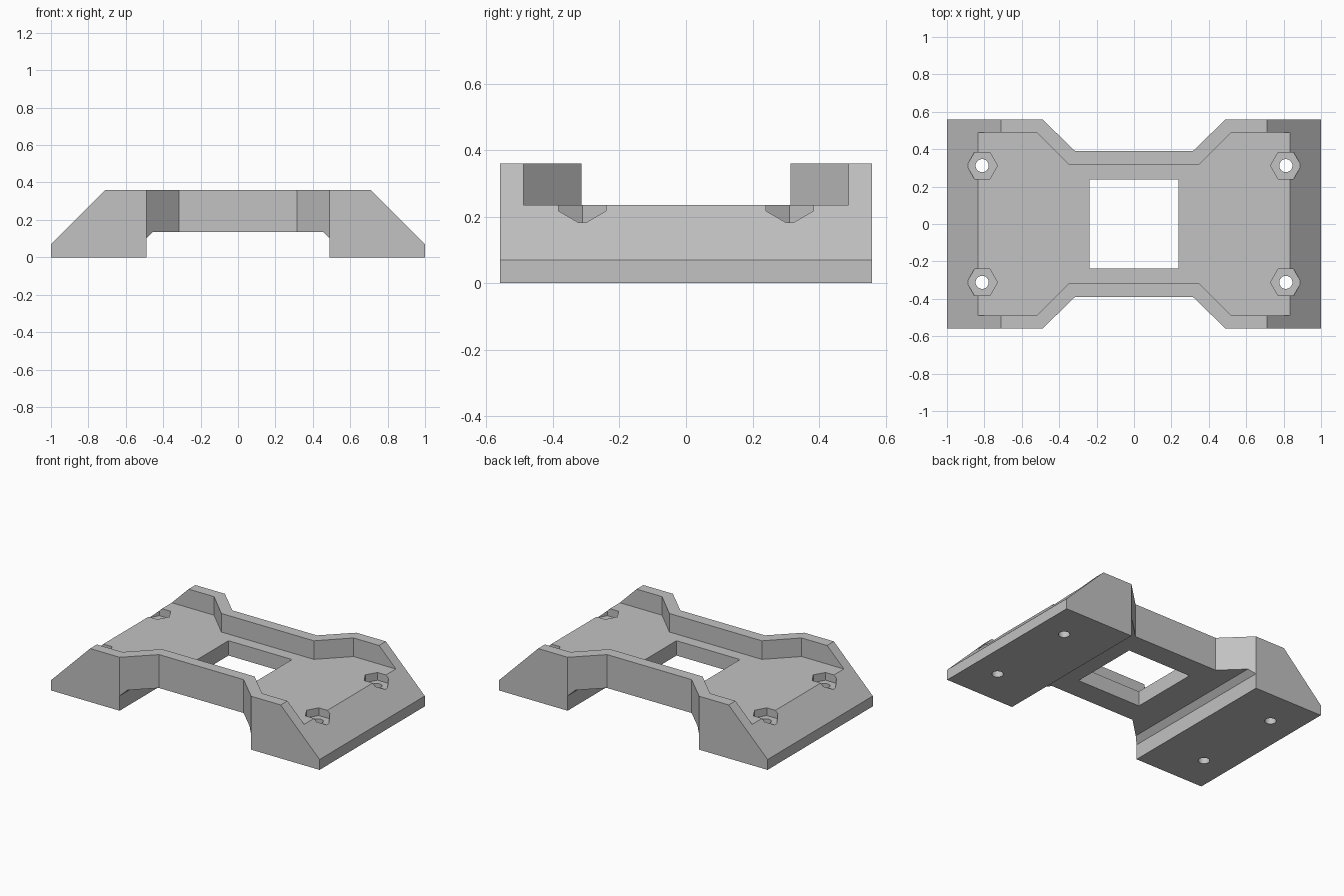
import bpy
import bmesh
from math import cos, sin, pi
from mathutils import Vector

cube = bpy.data.objects.get("Cube")
if cube:
    bpy.data.objects.remove(cube, do_unlink=True)

grey = bpy.data.materials.new("plain grey")
grey.use_nodes = True
COLOUR = (0.54, 0.54, 0.54, 1)
grey.diffuse_color = COLOUR
grey.node_tree.nodes["Principled BSDF"].inputs["Base Color"].default_value = COLOUR


def prism(name, points, start, end, axis="z"):
    """Extrude an outline along z (points are x, y) or y (points are x, z)."""
    def place(p, d):
        return Vector((p[0], p[1], d)) if axis == "z" else Vector((p[0], d, p[1]))
    bm = bmesh.new()
    low = bm.faces.new([bm.verts.new(place(p, start)) for p in points])
    grown = bmesh.ops.extrude_face_region(bm, geom=[low])["geom"]
    shift = place((0, 0), end - start)
    bmesh.ops.translate(bm, verts=[v for v in grown if isinstance(v, bmesh.types.BMVert)], vec=shift)
    bmesh.ops.recalc_face_normals(bm, faces=bm.faces)
    mesh = bpy.data.meshes.new(name)
    bm.to_mesh(mesh)
    bm.free()
    mesh.materials.append(grey)
    obj = bpy.data.objects.new(name, mesh)
    bpy.context.collection.objects.link(obj)
    return obj


def combine(target, tool, operation):
    """Apply a boolean and discard the cutter."""
    mod = target.modifiers.new(operation, "BOOLEAN")
    mod.operation = operation
    mod.solver = "EXACT"
    mod.object = tool
    bpy.context.view_layer.objects.active = target
    bpy.ops.object.modifier_apply(modifier=mod.name)
    bpy.data.objects.remove(tool, do_unlink=True)


def mirror_x(half):
    return half + [(-x, y) for x, y in reversed(half)]


def four_way(quarter):
    half = quarter + [(x, -y) for x, y in reversed(quarter)]
    return mirror_x(half)


def ring(x, y, radius, sides):
    return [(x + radius * cos(2 * pi * i / sides), y + radius * sin(2 * pi * i / sides))
            for i in range(sides)]


# Bridge profile with sloping ends and chamfered feet
side = [(0.455, 0.135), (0.49, 0.10), (0.49, 0), (1, 0), (1, 0.07), (0.71, 0.36)]
body = prism("mounting_bracket", mirror_x(side), -0.56, 0.56, "y")

# Waisted plan outline
waist = [(0.315, 0.39), (0.49, 0.56), (1.2, 0.56)]
outline = four_way(waist)
combine(body, prism("plan_cutter", [(x, y * 1.0) for x, y in outline], -0.1, 0.5), "INTERSECT")

# Tray recess between the two rails, open through both ends
tray = [(0.345, 0.315), (0.52, 0.488), (1.3, 0.488)]
combine(body, prism("tray_cutter", four_way(tray), 0.235, 0.6), "DIFFERENCE")

# Square window
combine(body, prism("window_cutter", four_way([(0.237, 0.237)]), -0.1, 0.6), "DIFFERENCE")

# Nut pockets and bolt holes
for sx in (-1, 1):
    for sy in (-1, 1):
        x, y = sx * 0.812, sy * 0.312
        combine(body, prism("nut_cutter", ring(x, y, 0.082, 6), 0.183, 0.5), "DIFFERENCE")
        combine(body, prism("bolt_cutter", ring(x, y, 0.035, 32), -0.1, 0.5), "DIFFERENCE")

# Smooth bolt holes, crisp edges elsewhere
bpy.ops.object.select_all(action="DESELECT")
body.select_set(True)
bpy.context.view_layer.objects.active = body
bpy.ops.object.shade_smooth_by_angle(angle=pi / 9)
